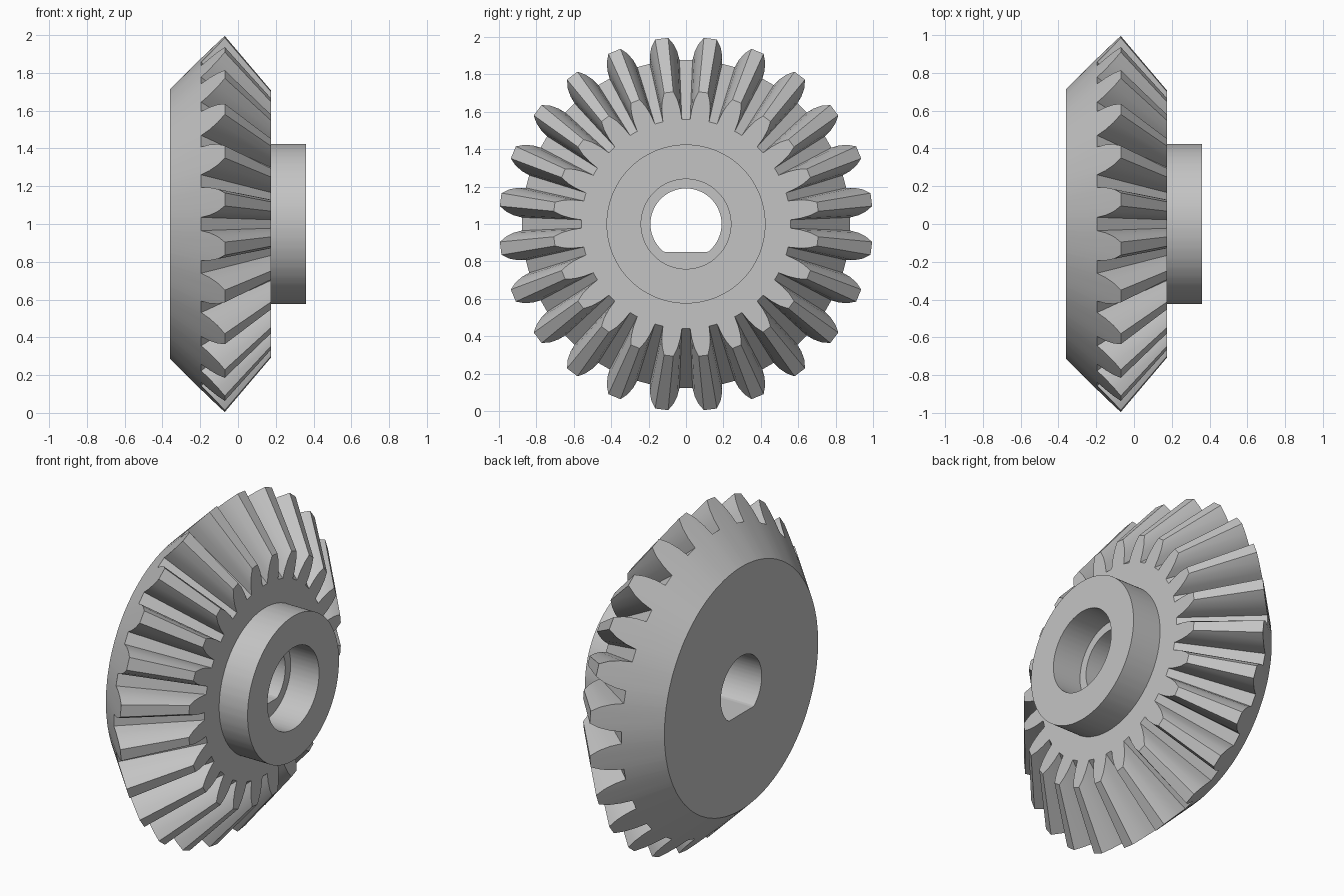
import bpy, bmesh
from math import sin, cos, radians, pi

cube = bpy.data.objects.get("Cube")
if cube:
    bpy.data.objects.remove(cube, do_unlink=True)

# Plain metal
steel = bpy.data.materials.new("grey_metal")
steel.use_nodes = True
grey = (0.55, 0.55, 0.55, 1)
steel.diffuse_color = grey
steel.node_tree.nodes["Principled BSDF"].inputs["Base Color"].default_value = grey

TEETH = 24
# Tooth flank: (half angle, height from root 0 to tip 1)
FLANK = [(0.091, 0), (0.081, 0.35), (0.062, 0.7), (0.035, 1)]
# (x along axis, radius) of root and tip at the large and small tooth ends
ROOT_OUT, TIP_OUT = (-0.195, 0.878), (-0.07, 1.0)
ROOT_IN, TIP_IN = (0.175, 0.56), (0.175, 0.71)

# One turn of tooth outline: (angle, height)
outline = []
for i in range(TEETH):
    mid = (i + 0.5) * 2 * pi / TEETH
    outline += [(mid - a, h) for a, h in FLANK]
    outline += [(mid + a, h) for a, h in reversed(FLANK)]


def tooth(root, tip):
    return lambda a, h: [r + (t - r) * h for r, t in zip(root, tip)]


def circle(x, radius):
    return lambda a, h: (x, radius)


def d_bore(x):
    # Round bore with a flat across the bottom
    return lambda a, h: (x, min(0.19, 0.15 / max(-sin(a), 0.01)))


# Cross-section loops, from the back face round to the bore
loops = [
    d_bore(-0.36),
    circle(-0.36, 0.715),
    tooth(ROOT_OUT, TIP_OUT),
    tooth(ROOT_IN, TIP_IN),
    circle(0.175, 0.425),
    circle(0.36, 0.425),
    circle(0.36, 0.24),
    circle(0.175, 0.24),
    d_bore(0.175),
]

bm = bmesh.new()
rings = []
for loop in loops:
    ring = []
    for a, h in outline:
        x, r = loop(a, h)
        ring.append(bm.verts.new((x, r * cos(a), 1 + r * sin(a))))
    rings.append(ring)

# Skin each loop to the next, closing through the bore
n = len(outline)
for k, ring in enumerate(rings):
    after = rings[(k + 1) % len(rings)]
    for i in range(n):
        j = (i + 1) % n
        bm.faces.new((ring[i], ring[j], after[j], after[i]))
bmesh.ops.recalc_face_normals(bm, faces=bm.faces)

mesh = bpy.data.meshes.new("bevel_gear")
bm.to_mesh(mesh)
bm.free()
mesh.materials.append(steel)
gear = bpy.data.objects.new("bevel_gear", mesh)
bpy.context.collection.objects.link(gear)

bpy.ops.object.select_all(action='DESELECT')
gear.select_set(True)
bpy.context.view_layer.objects.active = gear
bpy.ops.object.shade_smooth_by_angle(angle=radians(25))
